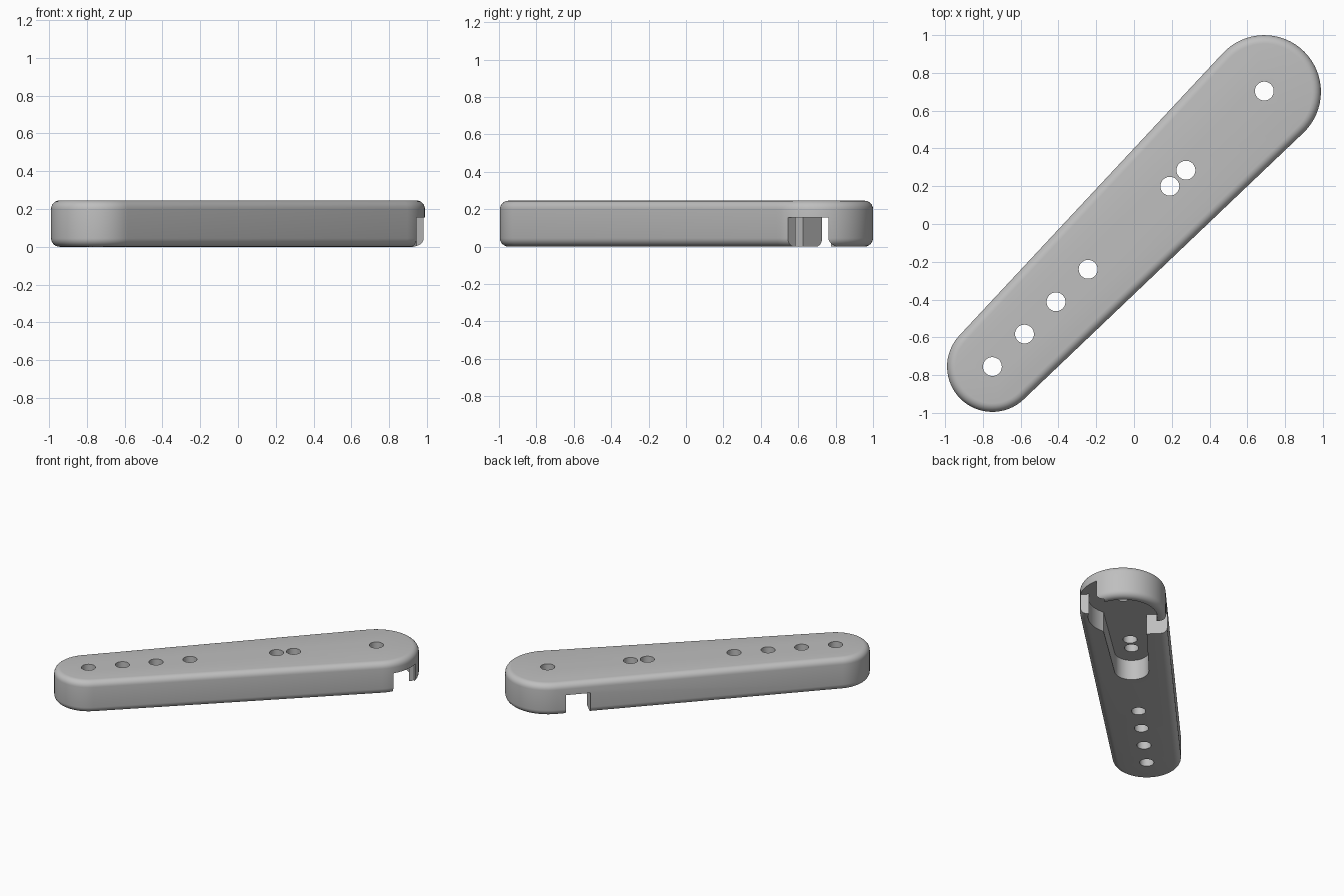
import bpy, bmesh, math
from mathutils import Vector, Matrix

if "Cube" in bpy.data.objects:
    bpy.data.objects.remove(bpy.data.objects["Cube"], do_unlink=True)

HEIGHT, POCKET_TOP, FILLET = 0.245, 0.155, 0.045
SMALL_END = Vector((-0.75, -0.755))
LARGE_END = Vector((0.69, 0.70))
axis = LARGE_END - SMALL_END
LENGTH = axis.length
ANGLE = math.atan2(axis.y, axis.x)
# Working frame: origin at the large end, local x along the arm
FRAME = Matrix.Translation((LARGE_END.x, LARGE_END.y, 0)) @ Matrix.Rotation(ANGLE, 4, 'Z')

grey = bpy.data.materials.new("plain_grey")
grey.use_nodes = True
grey.diffuse_color = (0.52, 0.52, 0.52, 1)
grey.node_tree.nodes["Principled BSDF"].inputs["Base Color"].default_value = grey.diffuse_color


def capsule(x0, r0, x1, r1, steps=32):
    """Outline of two circles on the local x axis joined by tangents, x1 > x0."""
    t = math.acos((r0 - r1) / (x1 - x0))
    pts = []
    for i in range(steps + 1):
        a = -t + 2 * t * i / steps
        pts.append((x1 + r1 * math.cos(a), r1 * math.sin(a)))
    for i in range(steps + 1):
        a = t + (2 * math.pi - 2 * t) * i / steps
        pts.append((x0 + r0 * math.cos(a), r0 * math.sin(a)))
    return pts


def circle(x, y, r, steps=32):
    return [(x + r * math.cos(2 * math.pi * i / steps),
             y + r * math.sin(2 * math.pi * i / steps)) for i in range(steps)]


def box(x0, x1, y0, y1):
    return [(x0, y0), (x1, y0), (x1, y1), (x0, y1)]


def prism(name, outline, z0, z1, matrix=FRAME):
    bm = bmesh.new()
    face = bm.faces.new([bm.verts.new((x, y, z0)) for x, y in outline])
    ext = bmesh.ops.extrude_face_region(bm, geom=[face])
    bmesh.ops.translate(bm, vec=(0, 0, z1 - z0),
                        verts=[v for v in ext["geom"] if isinstance(v, bmesh.types.BMVert)])
    bmesh.ops.recalc_face_normals(bm, faces=bm.faces)
    bm.transform(matrix)
    mesh = bpy.data.meshes.new(name)
    bm.to_mesh(mesh)
    bm.free()
    mesh.materials.append(grey)
    obj = bpy.data.objects.new(name, mesh)
    bpy.context.collection.objects.link(obj)
    return obj


# Tapered arm with rounded rims
arm = prism("tapered_arm", capsule(-LENGTH, 0.24, 0, 0.30), 0, HEIGHT)
bpy.ops.object.select_all(action='DESELECT')
bpy.context.view_layer.objects.active = arm
arm.select_set(True)
bevel = arm.modifiers.new("rounded_rims", 'BEVEL')
bevel.width = FILLET
bevel.segments = 6
bevel.limit_method = 'ANGLE'
bevel.angle_limit = math.radians(50)
bpy.ops.object.modifier_apply(modifier=bevel.name)

# Underside pocket: round seat, tapered channel and two opposite side notches
cutters = [
    prism("seat_cutter", circle(0, 0, 0.243, 64), -0.1, POCKET_TOP),
    prism("channel_cutter", capsule(-0.76, 0.12, -0.2, 0.15), -0.1, POCKET_TOP),
    prism("left_notch_cutter", box(0.07, 0.25, -0.5, -0.11), -0.1, POCKET_TOP),
    prism("right_notch_cutter", box(-0.25, -0.075, 0.11, 0.5), -0.1, POCKET_TOP),
]

# Through holes along the centre line
for x, y in [(-0.75, -0.755), (-0.58, -0.583), (-0.413, -0.412), (-0.243, -0.24),
             (0.19, 0.20), (0.275, 0.285), (0.69, 0.704)]:
    cutters.append(prism("hole_cutter", circle(x, y, 0.05), -0.2, HEIGHT + 0.1, Matrix()))

for cutter in cutters:
    cutter.hide_render = True
    cut = arm.modifiers.new("cut", 'BOOLEAN')
    cut.operation = 'DIFFERENCE'
    cut.solver = 'EXACT'
    cut.object = cutter
    bpy.ops.object.modifier_apply(modifier=cut.name)
    bpy.data.objects.remove(cutter, do_unlink=True)

bpy.ops.object.shade_smooth_by_angle(angle=math.radians(30))
